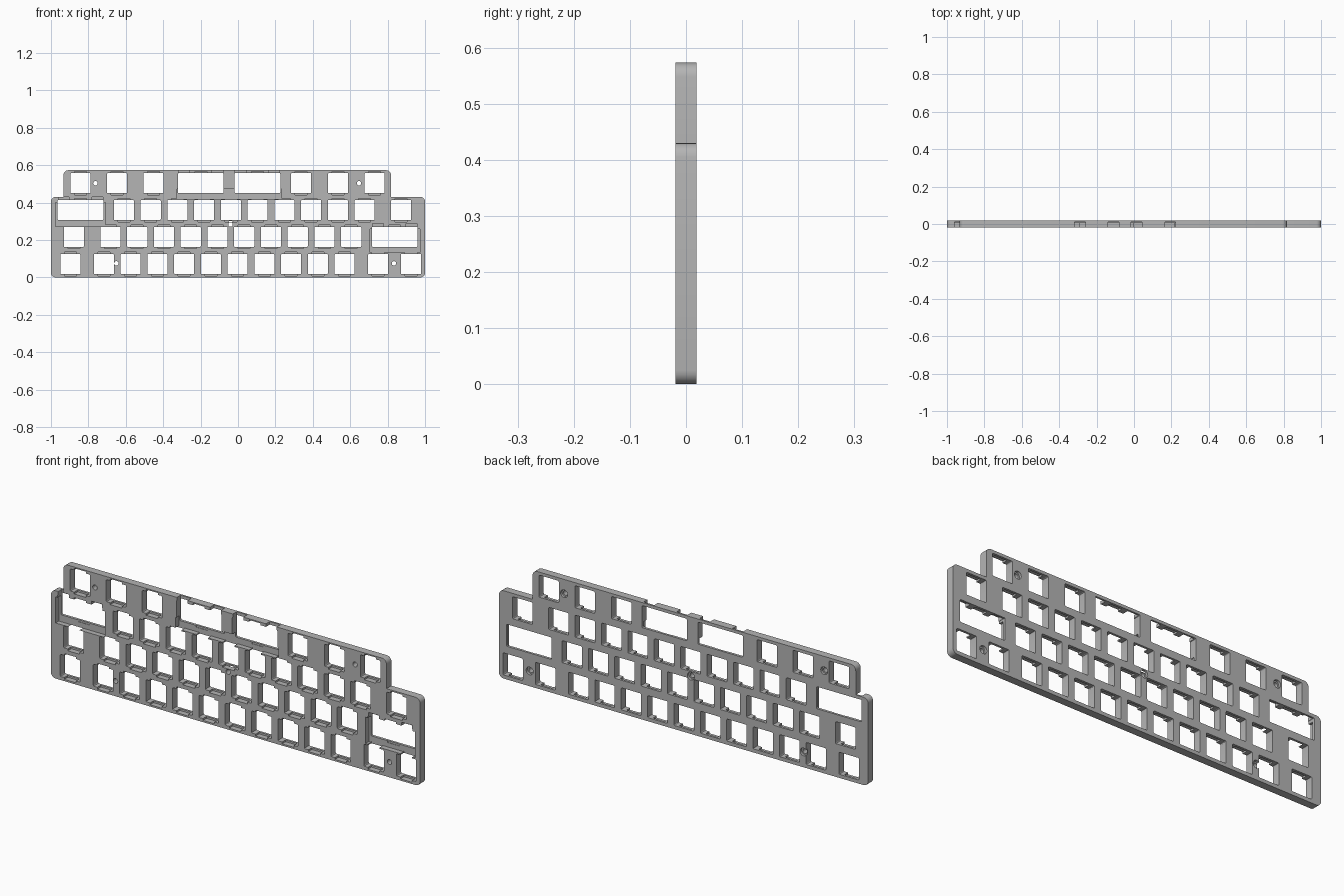
import bpy
import bmesh
import math

cube = bpy.data.objects.get("Cube")
if cube:
    bpy.data.objects.remove(cube, do_unlink=True)

HALF_T = 0.019      # half the plate thickness
PITCH = 0.143       # spacing of one key
HOLE = 0.054        # half a key opening
WIDE = 0.122        # half a wide key opening
FRONT = -0.03       # cutters start ahead of the front face
BACK = 0.03
LEDGE = 0.008       # depth where the thin rear ledge starts


def prism(bm, points, y0, y1, radius=0.0, segments=3):
    """Extrude an x-z outline from y0 to y1, rounding its convex corners."""
    verts = [bm.verts.new((x, y0, z)) for x, z in points]
    face = bm.faces.new(verts)
    if radius:
        corners = []
        for i, v in enumerate(verts):
            a = v.co - verts[i - 1].co
            b = verts[(i + 1) % len(verts)].co - v.co
            if a.x * b.z - a.z * b.x > 0:
                corners.append(v)
        before = set(bm.faces) - {face}
        bmesh.ops.bevel(bm, geom=corners, offset=radius, segments=segments,
                        profile=0.5, affect='VERTICES')
        face = next(f for f in bm.faces if f not in before)
    ext = bmesh.ops.extrude_face_region(bm, geom=[face], use_keep_orig=True)
    for v in ext["geom"]:
        if isinstance(v, bmesh.types.BMVert):
            v.co.y = y1


def box(bm, x0, x1, z0, z1, y0, y1, radius=0.0):
    prism(bm, [(x0, z0), (x1, z0), (x1, z1), (x0, z1)], y0, y1, radius)


def disc(bm, x, z, r, y0, y1, sides=24):
    turn = 2 * math.pi / sides
    prism(bm, [(x + r * math.cos(i * turn), z + r * math.sin(i * turn))
               for i in range(sides)], y0, y1)


def finish(bm, name):
    bmesh.ops.recalc_face_normals(bm, faces=bm.faces[:])
    mesh = bpy.data.meshes.new(name)
    bm.to_mesh(mesh)
    bm.free()
    obj = bpy.data.objects.new(name, mesh)
    bpy.context.collection.objects.link(obj)
    return obj


# Plate with a stepped, rounded outline
bm = bmesh.new()
prism(bm, [(-1, 0), (1, 0), (1, .43), (.818, .43), (.818, .573),
           (-.933, .573), (-.933, .43), (-1, .43)],
      -HALF_T, HALF_T, radius=0.025, segments=5)
plate = finish(bm, "key_plate")

grey = bpy.data.materials.new("plate_grey")
grey.use_nodes = True
colour = (0.46, 0.46, 0.46, 1)
grey.diffuse_color = colour
grey.node_tree.nodes["Principled BSDF"].inputs["Base Color"].default_value = colour
plate.data.materials.append(grey)


def run(start, count):
    return [start + i * PITCH for i in range(count)]


# Key rows: height, single key centres, wide key centres
rows = [
    (.0715, [-.896] + run(-.717, 10) + [.749, .925], []),
    (.2165, [-.877] + run(-.682, 10), [.838]),
    (.360, run(-.610, 10) + [.872], [-.842]),
    (.504, [-.842, -.647, -.452, .337, .535, .730], [-.199, .104]),
]
screws = [(-.762, .503), (.647, .503), (-.040, .283), (-.650, .075), (.834, .075)]

openings = bmesh.new()
clips = bmesh.new()
pockets = bmesh.new()

for z, singles, wides in rows:
    for x, half in [(x, HOLE) for x in singles] + [(x, WIDE) for x in wides]:
        # Through opening
        box(openings, x - half, x + half, z - HOLE, z + HOLE, FRONT, BACK, 0.005)
        # Clip relief above and below, open to the front
        box(clips, x - .032, x + .032, z - HOLE - .009, z + HOLE + .009,
            FRONT, LEDGE)
    for x in wides:
        # Stabiliser reliefs beside the middle of a wide key
        for side in (-1, 1):
            cx = x + side * 0.09
            box(clips, cx - .029, cx + .029, z, z + HOLE + .017, FRONT, .010)

# Screw holes with a wider seat at the rear
for x, z in screws:
    disc(openings, x, z, .012, FRONT, BACK)
    disc(pockets, x, z, .019, .007, BACK)

# Wire pockets under the wide keys
for x0, x1, z0, z1 in [(-.325, .232, .420, .473),
                       (-.975, -.708, .272, .400),
                       (.705, .972, .132, .260)]:
    box(pockets, x0, x1, z0, z1, FRONT, LEDGE - .002)

# Cut every set in turn, then drop the cutters
bpy.context.view_layer.objects.active = plate
plate.select_set(True)
for name, cut in (("openings", openings), ("clip_reliefs", clips),
                  ("pockets", pockets)):
    cutter = finish(cut, name + "_cutter")
    cutter.hide_render = True
    mod = plate.modifiers.new(name, 'BOOLEAN')
    mod.operation = 'DIFFERENCE'
    mod.solver = 'EXACT'
    mod.object = cutter
    bpy.ops.object.modifier_apply(modifier=mod.name)
    bpy.data.objects.remove(cutter, do_unlink=True)

bpy.ops.object.shade_smooth_by_angle(angle=math.radians(30))
